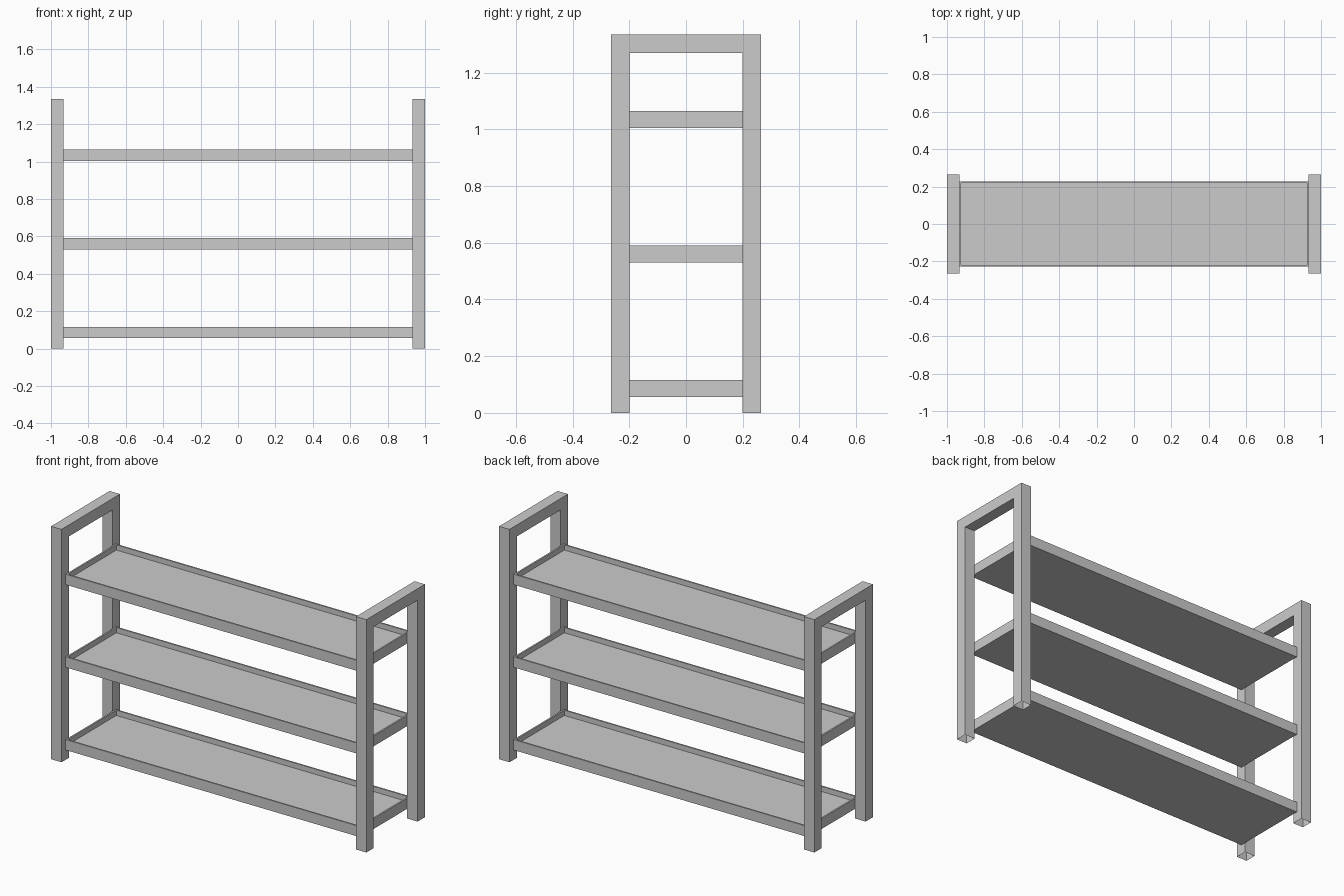
import bpy
import bmesh

cube = bpy.data.objects.get("Cube")
if cube:
    bpy.data.objects.remove(cube, do_unlink=True)

# Single painted finish
grey = bpy.data.materials.new("light_grey")
grey.use_nodes = True
colour = (0.6, 0.6, 0.6, 1)
grey.diffuse_color = colour
grey.node_tree.nodes["Principled BSDF"].inputs["Base Color"].default_value = colour

HALF_LENGTH, HALF_DEPTH, HEIGHT = 1.0, 0.265, 1.335
POST = 0.066
SHELF_HALF_DEPTH, SHELF_THICK = 0.228, 0.06
RIM, TRAY_DEPTH = 0.013, 0.03


def finish(name, bm):
    bmesh.ops.recalc_face_normals(bm, faces=bm.faces)
    mesh = bpy.data.meshes.new(name)
    bm.to_mesh(mesh)
    bm.free()
    mesh.materials.append(grey)
    obj = bpy.data.objects.new(name, mesh)
    bpy.context.collection.objects.link(obj)
    return obj


def side_frame(name, side):
    """Upside-down U of square tube, open at the feet."""
    bm = bmesh.new()
    d, i, top = HALF_DEPTH, HALF_DEPTH - POST, HEIGHT
    outline = [(-d, 0), (-d, top), (d, top), (d, 0),
               (i, 0), (i, top - POST), (-i, top - POST), (-i, 0)]
    x = side * HALF_LENGTH
    face = bm.faces.new([bm.verts.new((x, y, z)) for y, z in outline])
    grown = bmesh.ops.extrude_face_region(bm, geom=[face], use_keep_orig=True)
    moved = [v for v in grown["geom"] if isinstance(v, bmesh.types.BMVert)]
    bmesh.ops.translate(bm, verts=moved, vec=(-side * POST, 0, 0))
    bmesh.ops.recalc_face_normals(bm, faces=bm.faces)
    feet = [f for f in bm.faces if all(v.co.z < 0.001 for v in f.verts)]
    bmesh.ops.delete(bm, geom=feet, context='FACES_ONLY')
    return finish(name, bm)


def tray_shelf(name, base):
    """Shallow tray with a thin raised rim."""
    bm = bmesh.new()
    bmesh.ops.create_cube(bm, size=1)
    for v in bm.verts:
        v.co.x *= 2 * (HALF_LENGTH - POST)
        v.co.y *= 2 * SHELF_HALF_DEPTH
        v.co.z = base + (v.co.z + 0.5) * SHELF_THICK
    bm.normal_update()
    top = max(bm.faces, key=lambda f: f.calc_center_median().z)
    bmesh.ops.inset_individual(bm, faces=[top], thickness=RIM)
    # Sink the tray floor with vertical walls
    sunk = bmesh.ops.extrude_discrete_faces(bm, faces=[top])["faces"][0]
    bmesh.ops.translate(bm, verts=sunk.verts[:], vec=(0, 0, -TRAY_DEPTH))
    return finish(name, bm)


side_frame("left_side_frame", 1)
side_frame("right_side_frame", -1)
for label, base in (("bottom", 0.056), ("middle", 0.53), ("top", 1.004)):
    tray_shelf(label + "_shelf", base)
